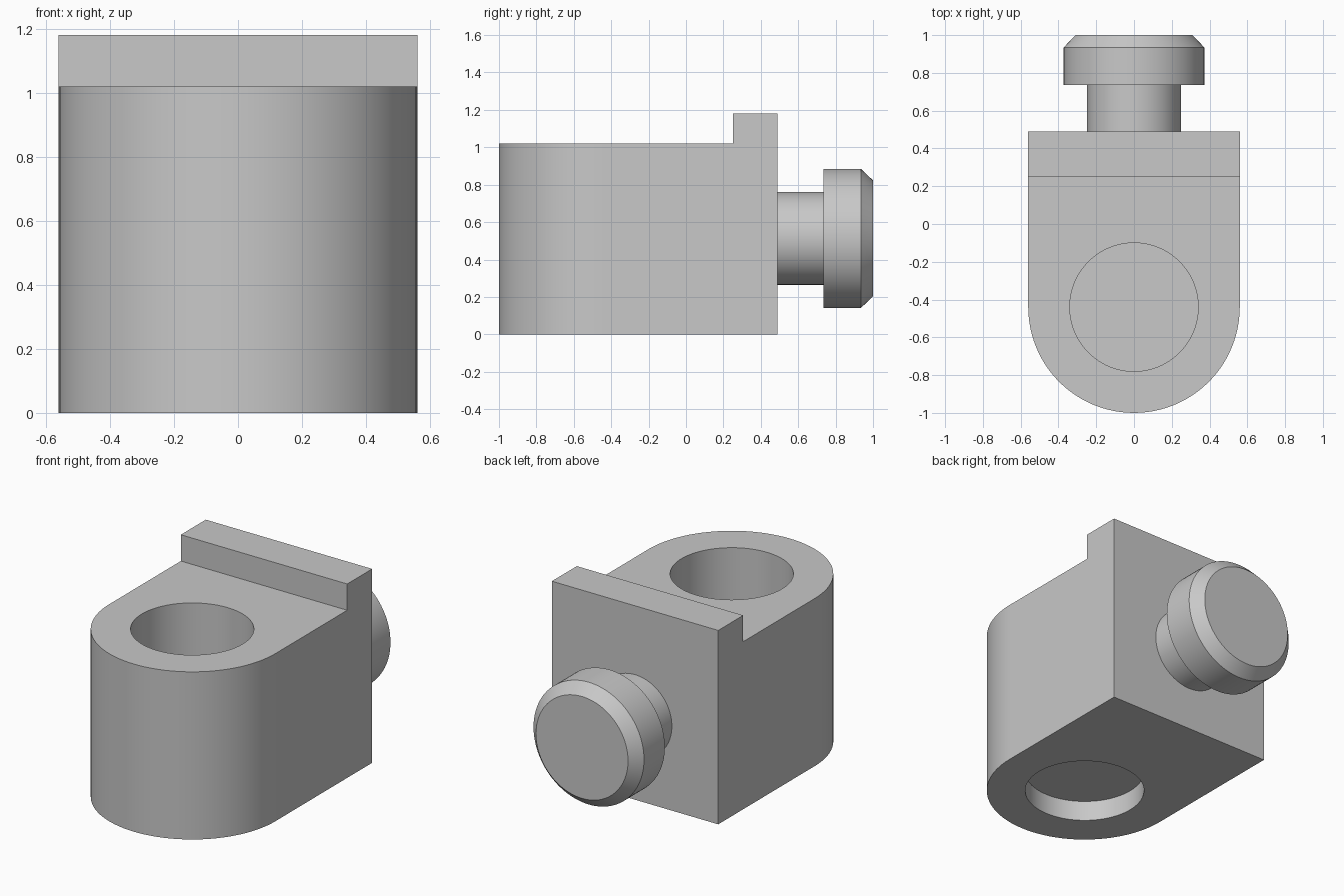
import bpy, bmesh
from math import sin, cos, pi, radians

cube = bpy.data.objects.get("Cube")
if cube:
    bpy.data.objects.remove(cube, do_unlink=True)

grey = bpy.data.materials.new("light grey")
grey.use_nodes = True
colour = (0.58, 0.58, 0.58, 1)
grey.diffuse_color = colour
grey.node_tree.nodes["Principled BSDF"].inputs["Base Color"].default_value = colour

HALF_W, BACK, ARC_Y = 0.56, 0.49, -0.44
TOP, RIDGE_TOP, RIDGE_Y = 1.02, 1.18, 0.25
HOLE_R, RECESS, FLOOR = 0.34, 0.125, 0.19
PEG_Z, STEPS = 0.513, 96


def finish(name, bm):
    """Turn a bmesh into a smooth, sharp-edged object."""
    bmesh.ops.remove_doubles(bm, verts=bm.verts, dist=1e-5)
    bmesh.ops.recalc_face_normals(bm, faces=bm.faces)
    mesh = bpy.data.meshes.new(name)
    bm.to_mesh(mesh)
    bm.free()
    obj = bpy.data.objects.new(name, mesh)
    bpy.context.collection.objects.link(obj)
    mesh.materials.append(grey)
    return obj


def smooth(obj):
    bpy.ops.object.select_all(action='DESELECT')
    obj.select_set(True)
    bpy.context.view_layer.objects.active = obj
    bpy.ops.object.shade_smooth_by_angle(angle=radians(25))


def extrude_outline(name, points, z0, z1):
    bm = bmesh.new()
    face = bm.faces.new([bm.verts.new((x, y, z0)) for x, y in points])
    new = bmesh.ops.extrude_face_region(bm, geom=[face])["geom"]
    verts = [v for v in new if isinstance(v, bmesh.types.BMVert)]
    bmesh.ops.translate(bm, vec=(0, 0, z1 - z0), verts=verts)
    return finish(name, bm)


def arc(radius, start, end, n):
    return [(radius * cos(start + (end - start) * i / n),
             ARC_Y + radius * sin(start + (end - start) * i / n)) for i in range(n + 1)]


def subtract(obj, cutter):
    cutter.hide_render = True
    mod = obj.modifiers.new("cut", 'BOOLEAN')
    mod.operation, mod.solver, mod.object = 'DIFFERENCE', 'EXACT', cutter
    bpy.context.view_layer.objects.active = obj
    bpy.ops.object.modifier_apply(modifier=mod.name)
    bpy.data.objects.remove(cutter, do_unlink=True)


# Block with a rounded front, built to the full height of the ridge
outline = [(HALF_W, BACK), (-HALF_W, BACK)] + arc(HALF_W, pi, 2 * pi, STEPS // 2)
body = extrude_outline("body", outline, 0, RIDGE_TOP)

# Lower deck in front of the ridge
step = [(-1, -2), (1, -2), (1, RIDGE_Y), (-1, RIDGE_Y)]
subtract(body, extrude_outline("deck_cutter", step, TOP, 2))

# Deep socket from above and shallow recess from below
circle = arc(HOLE_R, 0, 2 * pi, STEPS)[:-1]
subtract(body, extrude_outline("socket_cutter", circle, FLOOR, 2))
subtract(body, extrude_outline("recess_cutter", circle, -1, RECESS))
smooth(body)

# Turned peg at the back: neck, wide head and chamfered end
profile = [(0, BACK), (0.248, BACK), (0.248, 0.735), (0.372, 0.735),
           (0.372, 0.935), (0.31, 1.0), (0, 1.0)]
bm = bmesh.new()
verts = [bm.verts.new((r, y, PEG_Z)) for r, y in profile]
edges = [bm.edges.new(pair) for pair in zip(verts, verts[1:])]
bmesh.ops.spin(bm, geom=verts + edges, cent=(0, 0, PEG_Z), axis=(0, 1, 0),
               angle=2 * pi, steps=STEPS, use_duplicate=False)
smooth(finish("peg", bm))
